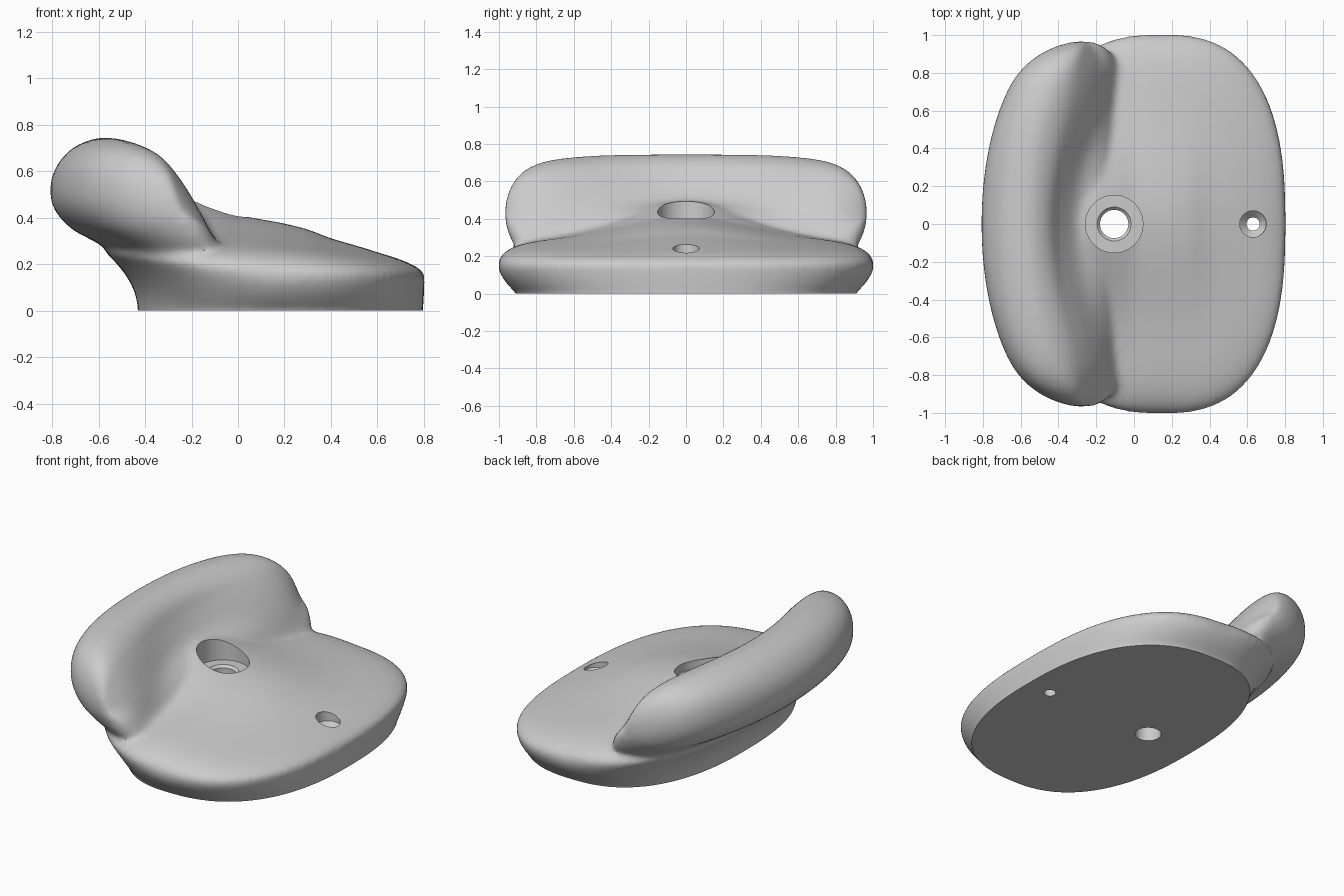
import bpy, bmesh, math
from mathutils import Vector

if "Cube" in bpy.data.objects:
    bpy.data.objects.remove(bpy.data.objects["Cube"])


def make_object(name, rings, cap_start=None, cap_end=None):
    """Loft closed rings of equal length into a solid object."""
    bm = bmesh.new()
    vs = [[bm.verts.new(p) for p in r] for r in rings]
    n = len(rings[0])
    for a, b in zip(vs, vs[1:]):
        for i in range(n):
            j = (i + 1) % n
            bm.faces.new((a[i], a[j], b[j], b[i]))
    for ring, tip in ((vs[0], cap_start), (vs[-1], cap_end)):
        t = bm.verts.new(tip)
        for i in range(n):
            bm.faces.new((ring[i], ring[(i + 1) % n], t))
    bmesh.ops.recalc_face_normals(bm, faces=bm.faces)
    me = bpy.data.meshes.new(name)
    bm.to_mesh(me)
    bm.free()
    ob = bpy.data.objects.new(name, me)
    bpy.context.collection.objects.link(ob)
    return ob


def apply_mod(ob, kind, **props):
    m = ob.modifiers.new(kind.title(), kind)
    for k, v in props.items():
        setattr(m, k, v)
    bpy.ops.object.select_all(action='DESELECT')
    bpy.context.view_layer.objects.active = ob
    ob.select_set(True)
    bpy.ops.object.modifier_apply(modifier=m.name)


def interp(table, x):
    if x <= table[0][0]:
        return table[0][1]
    for (x0, y0), (x1, y1) in zip(table, table[1:]):
        if x <= x1:
            return y0 + (y1 - y0) * (x - x0) / (x1 - x0)
    return table[-1][1]


# Base slab: oval outline, undercut sides, top sloping from the middle
MID = [(-.5, .53), (-.2, .49), (0, .41), (.2, .375), (.3, .35), (.4, .31), (.6, .255), (.8, .21)]
EDGE = [(-.5, .3), (.1, .285), (.4, .255), (.8, .21)]


def top_height(x, y):
    e = interp(EDGE, x)
    return e + (interp(MID, x) - e) * math.exp(-(y / .48) ** 2)


def outline(a, s, right, left, ry, p=.77):
    c, d = math.cos(a), math.sin(a)
    f = lambda v: math.copysign(abs(v) ** p, v)
    return .15 + s * (right if c > 0 else left) * f(c), s * ry * f(d)


def waist(a):
    """Height of the widest level: higher under the lip."""
    return .15 + .1 * max(0, -math.cos(a)) ** .8


N = 96
angles = [2 * math.pi * i / N for i in range(N)]
rings = [[(*outline(a, 1, .645, .58, .905, .82), -.1) for a in angles]]
for t in (0, .2, .4, .6, .8):
    g = 1 - (1 - t) ** 1.7
    rings.append([(*outline(a, 1, .645 + .007 * g, .58 + .14 * t ** 2, .905 + .1 * g, .82 - .05 * t),
                   t * waist(a)) for a in angles])
for k in range(25):
    s = math.cos(k / 25 * math.pi / 2)
    ring = []
    for a in angles:
        x, y = outline(a, s, .652, .72, 1.005)
        w = waist(a)
        ring.append((x, y, w + (top_height(x, y) - w) * math.sqrt(1 - s ** 7)))
    rings.append(ring)
hold = make_object("climbing_hold", rings, (.15, 0, -.1), (.15, 0, top_height(.15, 0)))

# Grip lip: profiles at the middle, at y = 0.6 and y = 0.85, blended and mirrored
P0 = [(-.43, .15), (-.58, .275), (-.72, .355), (-.8, .46), (-.795, .59), (-.71, .70), (-.57, .745),
      (-.46, .70), (-.39, .60), (-.3, .5), (-.15, .43), (-.1, .25), (-.3, .12)]
P1 = [(-.36, .18), (-.53, .29), (-.65, .37), (-.71, .47), (-.70, .60), (-.63, .69), (-.5, .73),
      (-.38, .69), (-.29, .6), (-.2, .47), (-.12, .34), (-.04, .24), (-.2, .13)]
P2 = [(-.25, .2), (-.41, .28), (-.53, .36), (-.59, .47), (-.58, .59), (-.51, .67), (-.41, .69),
      (-.32, .655), (-.24, .55), (-.17, .43), (-.1, .32), (-.06, .22), (-.15, .17)]


def lip_ring(y):
    k = (1 - max(0, (abs(y) - .5) / .468) ** 6) ** .5
    u, u1, u2 = y * y, .36, .7225
    w = ((u - u1) * (u - u2) / (u1 * u2), u * (u - u2) / (u1 * (u1 - u2)), u * (u - u1) / (u2 * (u2 - u1)))
    pts = [Vector((sum(c * q[0] for c, q in zip(w, p)), sum(c * q[1] for c, q in zip(w, p))))
           for p in zip(P0, P1, P2)]
    o, n, out = Vector((-.26, .43)), len(pts), []
    for i in range(n):
        a, b, c, d = (pts[(i + j) % n] for j in (-1, 0, 1, 2))
        for t in (0, .25, .5, .75):
            p = .5 * (2 * b + (c - a) * t + (2 * a - 5 * b + 4 * c - d) * t * t + (3 * b - a - 3 * c + d) * t ** 3)
            p = o + (p - o) * k
            out.append((p.x, y, p.y))
    return out


stations = [.968 * math.sin(math.pi / 2 * i / 32) for i in range(-31, 32)]
lip = make_object("grip_lip", [lip_ring(y) for y in stations], (-.26, -.968, .43), (-.26, .968, .43))

# Fuse lip and slab, soften the joint, slice flat at the wall side
bpy.ops.object.select_all(action='DESELECT')
hold.select_set(True)
lip.select_set(True)
bpy.context.view_layer.objects.active = hold
bpy.ops.object.join()
apply_mod(hold, 'REMESH', mode='VOXEL', voxel_size=.016)
apply_mod(hold, 'SMOOTH', factor=.5, iterations=10)
bm = bmesh.new()
bm.from_mesh(hold.data)
cut = bmesh.ops.bisect_plane(bm, geom=bm.verts[:] + bm.edges[:] + bm.faces[:], plane_co=(0, 0, 0),
                             plane_no=(0, 0, -1), clear_outer=True)
bmesh.ops.contextual_create(bm, geom=[e for e in cut['geom_cut'] if isinstance(e, bmesh.types.BMEdge)])
bmesh.ops.recalc_face_normals(bm, faces=bm.faces)
bm.to_mesh(hold.data)
bm.free()


# Counterbored bolt hole and countersunk screw hole
def drill(name, cx, profile):
    rings = [[(cx + r * math.cos(a), r * math.sin(a), z) for a in angles[::2]] for r, z in profile]
    cutter = make_object(name, rings, (cx, 0, profile[0][1]), (cx, 0, profile[-1][1]))
    cutter.hide_render = True
    apply_mod(hold, 'BOOLEAN', operation='DIFFERENCE', object=cutter, solver='EXACT')
    bpy.data.objects.remove(cutter)


drill("bolt_cutter", -.105, [(.075, -.2), (.075, .335), (.09, .35), (.152, .35), (.152, 1)])
drill("screw_cutter", .63, [(.035, -.2), (.035, .165), (.07, .2), (.07, 1)])

bpy.ops.object.select_all(action='DESELECT')
hold.select_set(True)
bpy.context.view_layer.objects.active = hold
bpy.ops.object.shade_smooth_by_angle(angle=math.radians(35))
